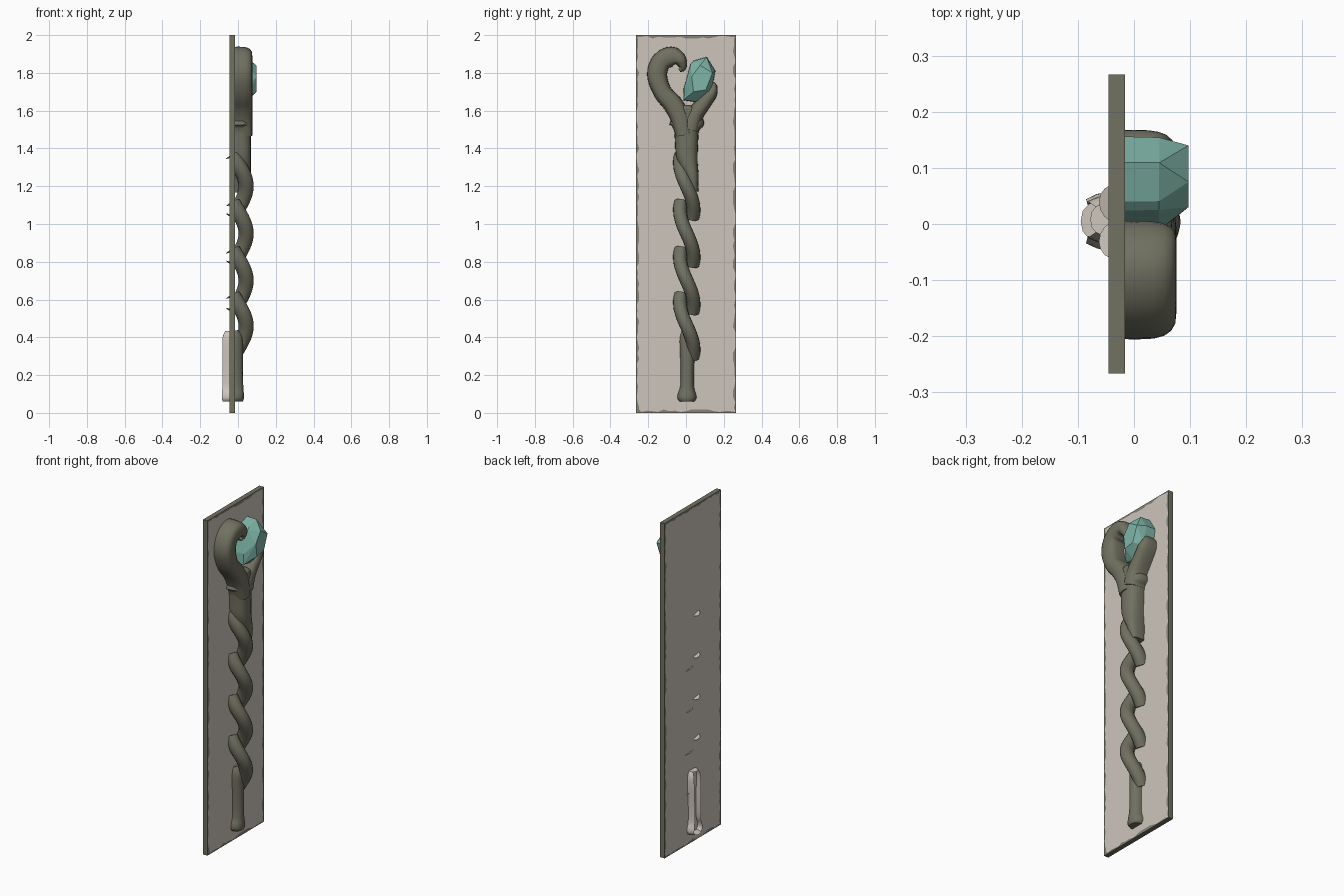
import bpy, bmesh, math, random
from mathutils import Vector

if "Cube" in bpy.data.objects:
    bpy.data.objects.remove(bpy.data.objects["Cube"])

random.seed(4)


def material(name, rgb):
    m = bpy.data.materials.new(name)
    m.diffuse_color = (*rgb, 1)
    m.use_nodes = True
    m.node_tree.nodes["Principled BSDF"].inputs["Base Color"].default_value = m.diffuse_color
    return m


OLIVE = material("olive bark", (0.165, 0.165, 0.12))
BEIGE = material("beige panel", (0.61, 0.56, 0.50))
WORN = material("worn edge", (0.23, 0.23, 0.185))
TEAL = material("teal crystal", (0.21, 0.46, 0.39))


def finish(bm, name, mats, angle=None):
    me = bpy.data.meshes.new(name)
    bm.to_mesh(me)
    bm.free()
    for m in mats:
        me.materials.append(m)
    ob = bpy.data.objects.new(name, me)
    bpy.context.collection.objects.link(ob)
    if angle:
        bpy.ops.object.select_all(action='DESELECT')
        ob.select_set(True)
        bpy.context.view_layer.objects.active = ob
        bpy.ops.object.shade_smooth_by_angle(angle=math.radians(angle))
    return ob


def smooth_path(pts, n=4):
    """Catmull-Rom through tuples of any length."""
    p = [pts[0]] + list(pts) + [pts[-1]]
    out = []
    for i in range(1, len(p) - 2):
        for k in range(n):
            t = k / n
            out.append([0.5 * (2 * b + (c - a) * t + (2 * a - 5 * b + 4 * c - d) * t * t
                               + (3 * b - a - 3 * c + d) * t ** 3)
                        for a, b, c, d in zip(*p[i - 1:i + 3])])
    out.append(list(pts[-1]))
    return out


def sweep(name, path, power=1.0, x_min=None, open_back=None, sides=16):
    """Path rows are x, y, z, half width, half depth."""
    bm = bmesh.new()
    rings = []
    for i, (x, y, z, w, d) in enumerate(path):
        a, b = path[max(i - 1, 0)], path[min(i + 1, len(path) - 1)]
        tan = (Vector(b[:3]) - Vector(a[:3])).normalized()
        side = tan.cross(Vector((1, 0, 0))).normalized()
        front = side.cross(tan)
        ring = []
        for k in range(sides):
            t = 2 * math.pi * k / sides
            c, s = math.cos(t), math.sin(t)
            u = math.copysign(abs(c) ** power, c) * w
            v = math.copysign(abs(s) ** power, s) * d
            co = Vector((x, y, z)) + side * u + front * v
            if x_min is not None:
                co.x = max(co.x, x_min)
            ring.append(bm.verts.new(co))
        rings.append(ring)
    for r, q in zip(rings, rings[1:]):
        for k in range(sides):
            j = (k + 1) % sides
            bm.faces.new((r[k], r[j], q[j], q[k]))
    bm.faces.new(rings[0][::-1])
    bm.faces.new(rings[-1])
    bmesh.ops.recalc_face_normals(bm, faces=bm.faces[:])
    if open_back is not None:
        # open the rear and tint whatever pokes through the panel
        bm.normal_update()
        gone = [f for f in bm.faces if f.normal.x < open_back
                and f.calc_center_median().x < -0.03]
        bmesh.ops.delete(bm, geom=gone, context='FACES')
        bmesh.ops.bisect_plane(bm, geom=bm.verts[:] + bm.edges[:] + bm.faces[:],
                               plane_co=(-0.03, 0, 0), plane_no=(1, 0, 0))
        for f in bm.faces:
            f.material_index = int(f.calc_center_median().x < -0.03)
    return finish(bm, name, [OLIVE, BEIGE], 45)


# Back panel: olive sides, ragged worn rim, beige faces
def panel():
    bm = bmesh.new()
    hy, h, nz, ny = 0.266, 2.0, 70, 18
    base = [(-hy + 2 * hy * i / ny, 0, 0, 1) for i in range(ny)]
    base += [(hy, h * i / nz, -1, 0) for i in range(nz)]
    base += [(hy - 2 * hy * i / ny, h, 0, -1) for i in range(ny)]
    base += [(-hy, h - h * i / nz, 1, 0) for i in range(nz)]
    outer = {}
    for x in (-0.045, -0.016):
        out, inn = [], []
        for y, z, dy, dz in base:
            r = random.choice((0.005, 0.009, 0.012, 0.018))
            out.append(bm.verts.new((x, y, z)))
            inn.append(bm.verts.new((x, max(-hy + r, min(hy - r, y + dy * r)),
                                     max(r, min(h - r, z + dz * r)))))
        n = len(out)
        for i in range(n):
            j = (i + 1) % n
            bm.faces.new((out[i], out[j], inn[j], inn[i])).material_index = 1
        bm.faces.new(inn).material_index = 2
        outer[x] = out
    a, b = outer.values()
    for i in range(len(a)):
        j = (i + 1) % len(a)
        bm.faces.new((a[i], a[j], b[j], b[i]))
    bmesh.ops.recalc_face_normals(bm, faces=bm.faces[:])
    finish(bm, "back_panel", [OLIVE, WORN, BEIGE])


panel()

# Lower staff: open-backed shell with a flared foot
foot = [(-0.035, 0.005, 0.06, 0.040, 0.060), (-0.035, 0.005, 0.075, 0.051, 0.066),
        (-0.035, 0.005, 0.10, 0.050, 0.066), (-0.035, 0.006, 0.14, 0.038, 0.063),
        (-0.036, 0.007, 0.24, 0.037, 0.062), (-0.036, 0.008, 0.33, 0.042, 0.062),
        (-0.036, 0.008, 0.40, 0.042, 0.060), (-0.038, 0.008, 0.435, 0.030, 0.040)]
sweep("lower_staff", smooth_path(foot, 3), 0.8, open_back=-0.5)

# Twisted strands: half turns that wrap round the front
for n, zf in enumerate((0.46, 0.70, 0.95, 1.20)):
    path = []
    for i in range(25):
        phi = math.radians(-118 + 236 * i / 24)
        z = zf - 0.25 * phi / math.pi
        path.append((-0.005 + 0.048 * math.cos(phi), 0.004 + 0.036 * math.sin(phi), z, 0.036, 0.040))
    sweep(f"twisted_strand_{n + 1}", path[::-1], open_back=-0.35)


def relief(name, pts, depth, power=0.75):
    rows = [(0, y, z, w, depth * min(1, 0.45 + w / 0.06)) for y, z, w in smooth_path(pts)]
    sweep(name, rows, power, x_min=-0.03, sides=20)


# Upper shaft with knots under the fork
relief("upper_shaft", [(0.045, 1.17, 0.02), (0.032, 1.26, 0.035), (0.006, 1.35, 0.056),
                       (0.003, 1.45, 0.062), (0.003, 1.50, 0.068), (0.004, 1.53, 0.092),
                       (0.0, 1.57, 0.074), (0.003, 1.60, 0.062), (0.005, 1.63, 0.02)], 0.068)

# Curled crook on one side of the fork
relief("curled_crook", [(-0.01, 1.47, 0.045), (-0.03, 1.56, 0.052), (-0.07, 1.635, 0.052),
                        (-0.125, 1.70, 0.049), (-0.153, 1.79, 0.053), (-0.130, 1.86, 0.053),
                        (-0.075, 1.886, 0.053), (-0.032, 1.87, 0.036), (-0.018, 1.83, 0.021),
                        (-0.035, 1.812, 0.010)], 0.076, 0.65)

# Short prong holding the crystal
relief("short_prong", [(0.02, 1.50, 0.05), (0.045, 1.575, 0.046), (0.095, 1.64, 0.038),
                       (0.132, 1.69, 0.033), (0.145, 1.725, 0.022), (0.142, 1.752, 0.007)], 0.074)

# Faceted crystal
bm = bmesh.new()
outline = [(-0.014, 1.655), (-0.012, 1.72), (0.022, 1.75), (0.024, 1.85), (0.04, 1.865),
           (0.11, 1.885), (0.156, 1.81), (0.135, 1.70), (0.05, 1.645)]
outline[2] = (0.016, 1.77)
for x, s in ((-0.02, 1.0), (0.045, 0.98)):
    for y, z in outline:
        bm.verts.new((x, 0.07 + (y - 0.07) * s, 1.77 + (z - 1.77) * s))
for y, z in ((0.04, 1.70), (0.03, 1.78), (0.075, 1.84), (0.14, 1.80), (0.105, 1.71)):
    bm.verts.new((0.097, y, z))
hull = bmesh.ops.convex_hull(bm, input=bm.verts[:])
loose = [v for v in bm.verts if not v.link_faces]
bmesh.ops.delete(bm, geom=loose, context='VERTS')
bmesh.ops.recalc_face_normals(bm, faces=bm.faces[:])
finish(bm, "crystal", [TEAL])
